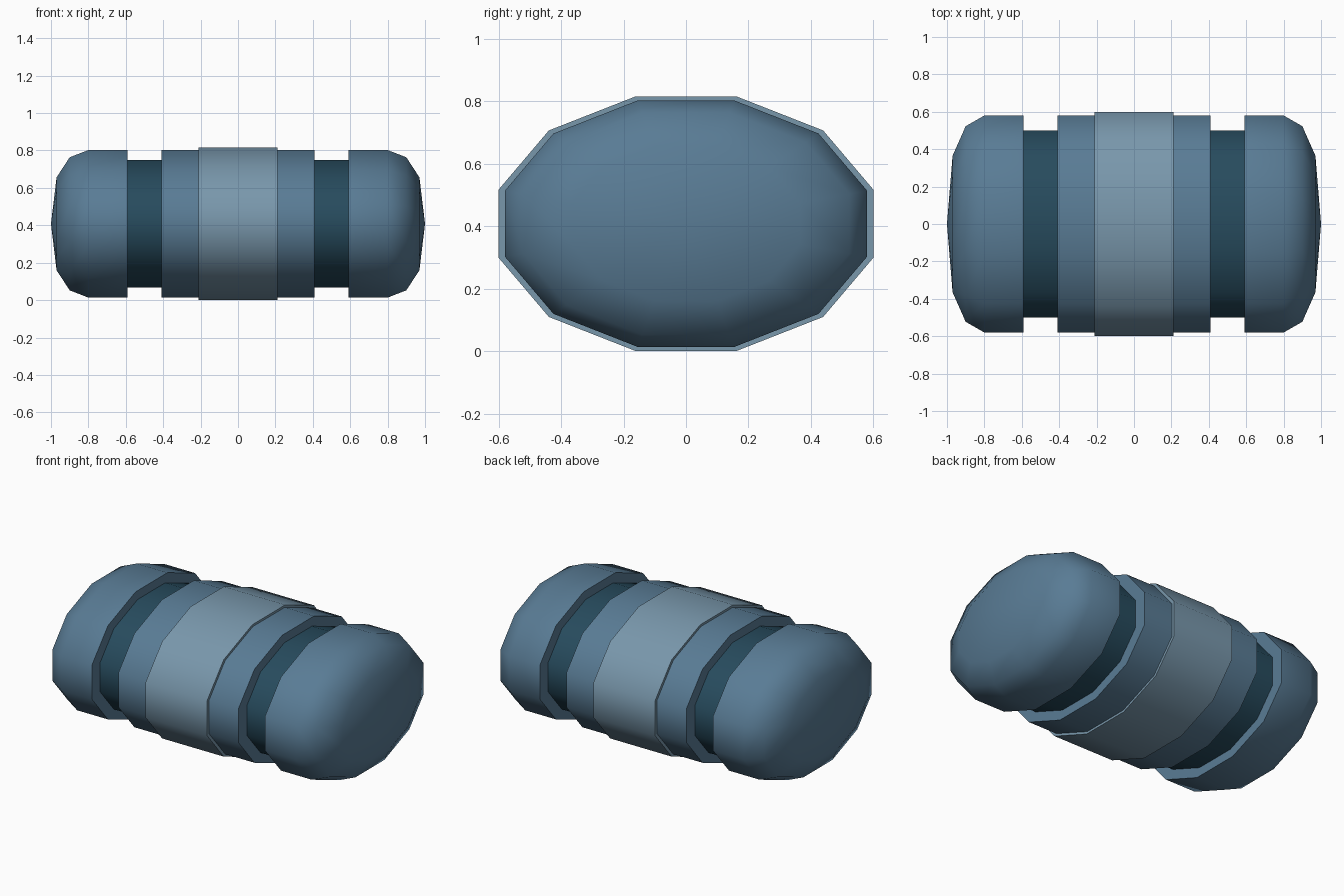
import bpy, bmesh
from math import cos, sin, pi, radians

if "Cube" in bpy.data.objects:
    bpy.data.objects.remove(bpy.data.objects["Cube"])

SIDES = 12
RATIO = 0.68      # height / width of the oval section
CENTRE_Z = 0.408


def material(name, rgb):
    m = bpy.data.materials.new(name)
    m.diffuse_color = (*rgb, 1)
    m.use_nodes = True
    m.node_tree.nodes["Principled BSDF"].inputs["Base Color"].default_value = m.diffuse_color
    return m


def lathe(name, profile, mat, sign=1):
    """Sweep (x, half width) points round the x axis as a flattened 12-gon."""
    bm = bmesh.new()
    rings = []
    for x, half in profile:
        if half == 0:
            rings.append([bm.verts.new((sign * x, 0, CENTRE_Z))])
            continue
        r = half / cos(pi / SIDES)
        angles = [2 * pi * (i + 0.5) / SIDES for i in range(SIDES)]
        rings.append([bm.verts.new((sign * x, r * cos(a), CENTRE_Z + r * RATIO * sin(a)))
                      for a in angles])
    for a, b in zip(rings, rings[1:]):
        for i in range(SIDES):
            j = (i + 1) % SIDES
            bm.faces.new((a[i], a[j], b[0]) if len(b) == 1 else (a[i], a[j], b[j], b[i]))
    # Flat ends where the profile is open
    for ring in (rings[0], rings[-1]):
        if len(ring) > 1:
            bm.faces.new(ring)
    bmesh.ops.recalc_face_normals(bm, faces=bm.faces)
    mesh = bpy.data.meshes.new(name)
    bm.to_mesh(mesh)
    bm.free()
    mesh.materials.append(mat)
    obj = bpy.data.objects.new(name, mesh)
    bpy.context.collection.objects.link(obj)
    bpy.ops.object.select_all(action='DESELECT')
    obj.select_set(True)
    bpy.context.view_layer.objects.active = obj
    bpy.ops.object.shade_smooth_by_angle(angle=radians(50))
    return obj


shell = material("shell_blue", (0.10, 0.20, 0.30))
light = material("band_light_blue", (0.19, 0.31, 0.41))
dark = material("groove_dark_blue", (0.02, 0.07, 0.11))

# Rounded end caps
cap = [(0.59, 0.58), (0.80, 0.58), (0.90, 0.523), (0.97, 0.365), (1.0, 0)]
for side, sign in (("left", -1), ("right", 1)):
    lathe(side + "_end_cap", cap, shell, sign)
    # Dark recessed groove between cap and body
    lathe(side + "_groove", [(0.38, 0.50), (0.62, 0.50)], dark, sign)

# Middle body and its raised band
lathe("middle_body", [(-0.41, 0.58), (0.41, 0.58)], shell)
lathe("centre_band", [(-0.21, 0.60), (0.21, 0.60)], light)
